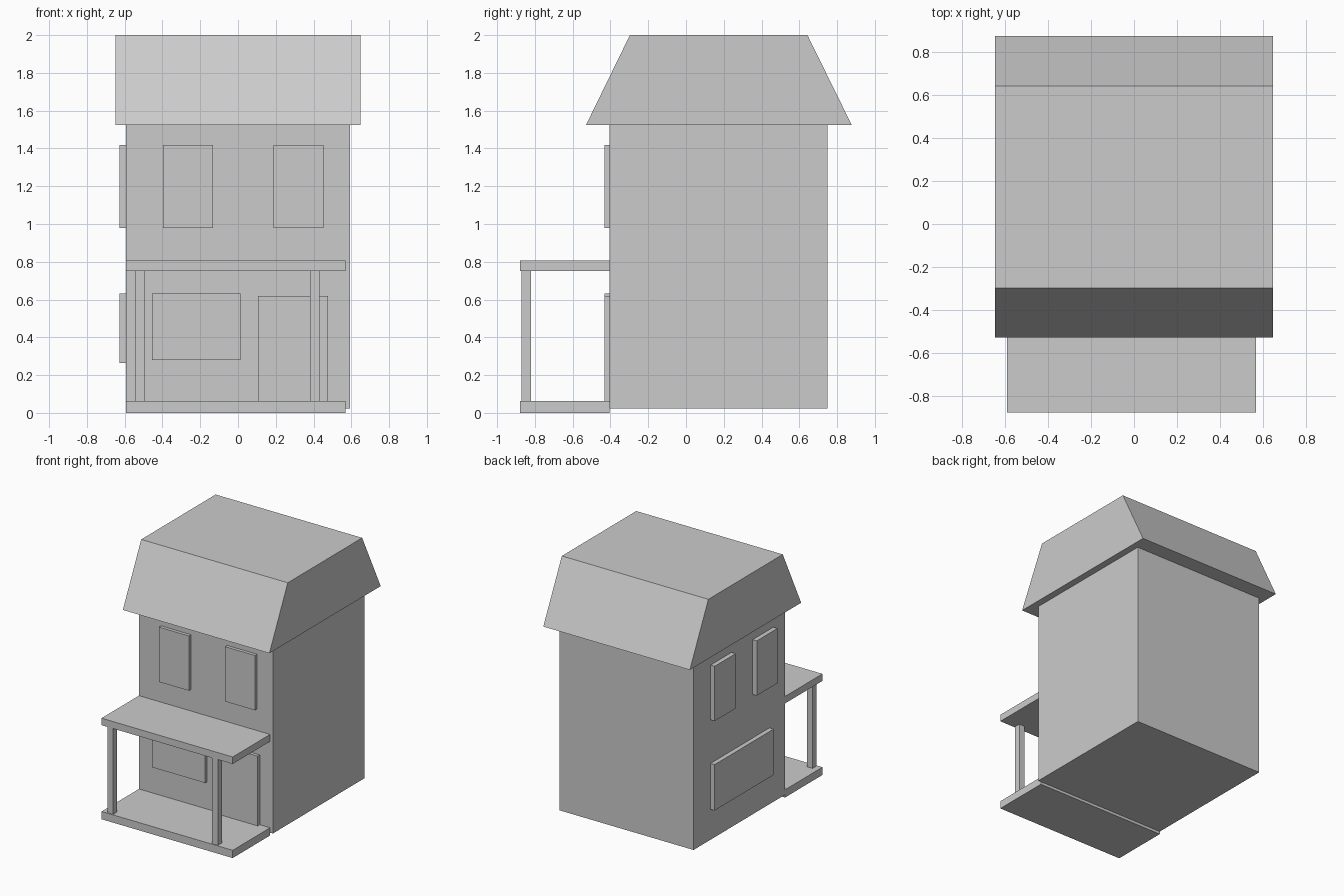
import bpy

if "Cube" in bpy.data.objects:
    bpy.data.objects.remove(bpy.data.objects["Cube"])


def prism(name, profile, x0, x1):
    """Extrude a (y, z) profile, listed counter-clockwise, from x0 to x1."""
    n = len(profile)
    verts = [(x, y, z) for x in (x0, x1) for y, z in profile]
    faces = [tuple(reversed(range(n))), tuple(range(n, 2 * n))]
    faces += [(i, (i + 1) % n, n + (i + 1) % n, n + i) for i in range(n)]
    mesh = bpy.data.meshes.new(name)
    mesh.from_pydata(verts, [], faces)
    mesh.update()
    obj = bpy.data.objects.new(name, mesh)
    bpy.context.collection.objects.link(obj)
    return obj


def box(name, xs, ys, zs):
    (y0, y1), (z0, z1) = ys, zs
    return prism(name, [(y0, z0), (y1, z0), (y1, z1), (y0, z1)], *xs)


FRONT, BACK, SIDE = -0.406, 0.75, 0.592

# House body and sloped roof
box("house_body", (-SIDE, SIDE), (FRONT, BACK), (0.022, 1.525))
prism("roof", [(-0.529, 1.525), (0.877, 1.525), (0.643, 2.0), (-0.297, 2.0)],
      -0.648, 0.648)

# Porch slabs and posts
for name, zs in (("porch_floor", (0.0, 0.062)), ("porch_roof", (0.752, 0.808))):
    box(name, (-SIDE, 0.568), (-0.878, FRONT), zs)
for name, x in (("porch_post_left", -0.545), ("porch_post_right", 0.381)):
    box(name, (x, x + 0.05), (-0.87, -0.82), (0.062, 0.752))

# Front windows and door
for name, xs, zs in (
    ("front_upper_window_left", (-0.397, -0.132), (0.98, 1.418)),
    ("front_upper_window_right", (0.189, 0.452), (0.98, 1.418)),
    ("front_lower_window", (-0.456, 0.012), (0.281, 0.632)),
    ("front_door", (0.105, 0.477), (0.062, 0.62)),
):
    box(name, xs, (-0.432, FRONT), zs)

# Left side windows
for name, ys, zs in (
    ("side_upper_window_back", (0.27, 0.535), (0.98, 1.418)),
    ("side_upper_window_front", (-0.26, 0.003), (0.98, 1.418)),
    ("side_lower_window", (-0.21, 0.535), (0.265, 0.632)),
):
    box(name, (-0.628, -SIDE), ys, zs)
